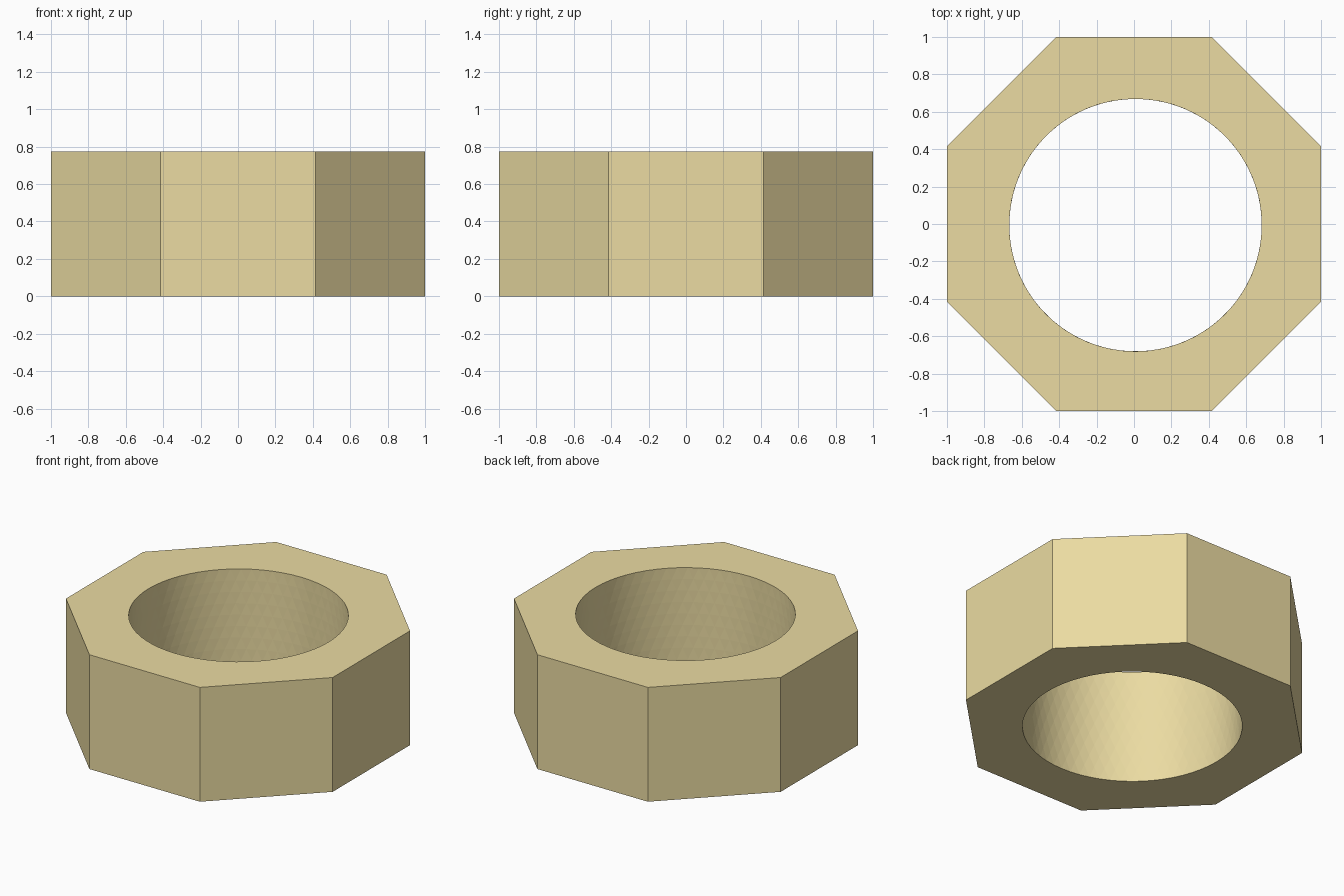
import bpy, bmesh
from math import pi, cos, sin

if "Cube" in bpy.data.objects:
    bpy.data.objects.remove(bpy.data.objects["Cube"])

HEIGHT = 0.775
HOLE_R, HOLE_X, HOLE_Y = 0.675, 0.008, -0.006
SEGMENTS, ROWS = 64, 10

bm = bmesh.new()


def ring(radius, count, z, turn=0.0, cx=0.0, cy=0.0):
    step = 2 * pi / count
    return [bm.verts.new((cx + radius * cos((i + turn) * step),
                          cy + radius * sin((i + turn) * step), z))
            for i in range(count)]


def loop_edges(verts):
    return [bm.edges.get((a, b)) for a, b in zip(verts, verts[1:] + verts[:1])]


# Octagonal outer wall, one flat side facing each axis
outer = [ring(1 / cos(pi / 8), 8, z, 0.5) for z in (0, HEIGHT)]
for i in range(8):
    j = (i + 1) % 8
    bm.faces.new((outer[0][i], outer[0][j], outer[1][j], outer[1][i]))

# Round bore made of staggered triangle rows
bore = [ring(HOLE_R, SEGMENTS, HEIGHT * r / ROWS, 0.5 * (r % 2), HOLE_X, HOLE_Y)
        for r in range(ROWS + 1)]
for r in range(ROWS):
    low, high = bore[r], bore[r + 1]
    for i in range(SEGMENTS):
        j = (i + 1) % SEGMENTS
        if r % 2 == 0:
            bm.faces.new((low[i], high[i], low[j]))
            bm.faces.new((low[j], high[i], high[j]))
        else:
            bm.faces.new((low[i], high[i], high[j]))
            bm.faces.new((low[i], high[j], low[j]))

# Flat top and bottom between octagon and bore
for outline, hole in ((outer[0], bore[0]), (outer[1], bore[-1])):
    bmesh.ops.triangle_fill(bm, use_beauty=True,
                            edges=loop_edges(outline) + loop_edges(hole))

bmesh.ops.recalc_face_normals(bm, faces=bm.faces)
mesh = bpy.data.meshes.new("octagonal_ring")
bm.to_mesh(mesh)
bm.free()
nut = bpy.data.objects.new("octagonal_ring", mesh)
bpy.context.collection.objects.link(nut)

# Pale sand colour
sand = bpy.data.materials.new("sand")
sand.diffuse_color = (0.83, 0.71, 0.36, 1)
sand.use_nodes = True
sand.node_tree.nodes["Principled BSDF"].inputs["Base Color"].default_value = sand.diffuse_color
mesh.materials.append(sand)
